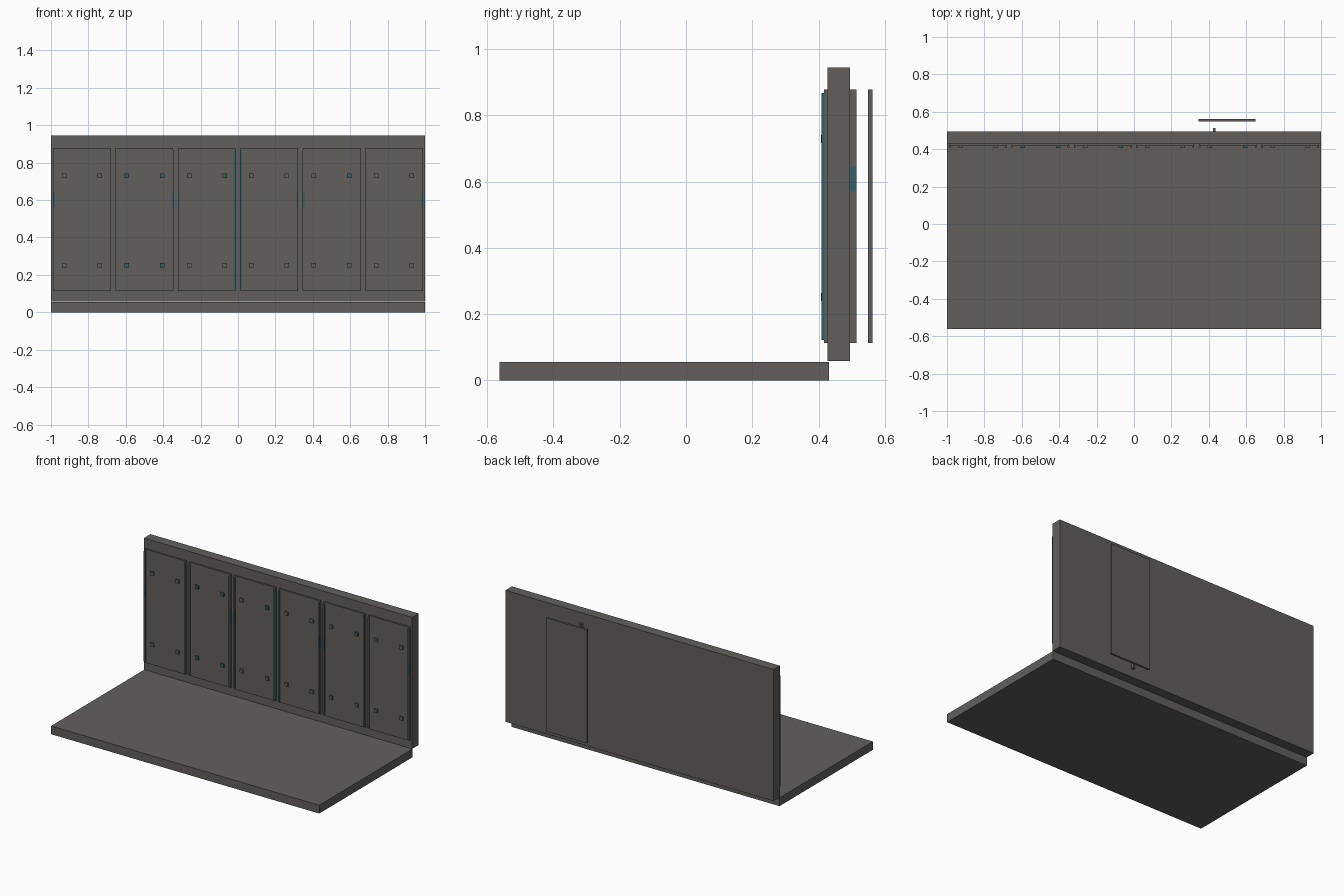
import bpy

if "Cube" in bpy.data.objects:
    bpy.data.objects.remove(bpy.data.objects["Cube"])

def material(name, rgb):
    m = bpy.data.materials.new(name)
    m.diffuse_color = (*rgb, 1)
    m.use_nodes = True
    m.node_tree.nodes["Principled BSDF"].inputs["Base Color"].default_value = m.diffuse_color
    return m

GREY = material("warm grey metal", (0.125, 0.113, 0.105))
TEAL = material("dark teal glow", (0.03, 0.12, 0.135))

def box(name, x, y, z, mat=GREY, cuts=()):
    """Box from ranges; cuts are extra z levels, giving clean bands up the sides."""
    levels = [z[0], *cuts, z[1]]
    verts, faces = [], []
    for h in levels:
        verts += [(x[0], y[0], h), (x[1], y[0], h), (x[1], y[1], h), (x[0], y[1], h)]
    faces.append((3, 2, 1, 0))
    for k in range(len(levels) - 1):
        b = 4 * k
        for i in range(4):
            j = (i + 1) % 4
            faces.append((b + i, b + j, b + 4 + j, b + 4 + i))
    t = 4 * (len(levels) - 1)
    faces.append((t, t + 1, t + 2, t + 3))
    me = bpy.data.meshes.new(name)
    me.from_pydata(verts, [], faces)
    me.update()
    me.materials.append(mat)
    ob = bpy.data.objects.new(name, me)
    bpy.context.collection.objects.link(ob)
    return ob

def glow(ob, low, high, side_glow=False):
    """Teal on the band between two heights, and optionally the whole right side."""
    ob.data.materials.append(TEAL)
    for p in ob.data.polygons:
        band = abs(p.normal.z) < 0.5 and low < p.center.z < high
        if band or (side_glow and p.normal.x > 0.5):
            p.material_index = 1

# Floor slab and wall
box("floor_slab", (-1, 1), (-0.5625, 0.432), (0, 0.056))
box("wall", (-1, 1), (0.427, 0.495), (0.058, 0.945))

# Six wall panels with edge strips and bolts
teal_bolts = {(1, -1, 1), (1, 1, 1), (1, -1, -1), (1, 1, -1), (2, 1, 1), (4, 1, 1)}
for i in range(6):
    cx = -0.8345 + i * 0.3338
    box(f"panel_{i}", (cx - 0.154, cx + 0.154), (0.4165, 0.43), (0.113, 0.878))
    for s in (-1, 1):
        sx = cx + s * 0.15
        strip = box(f"edge_strip_{i}", (sx - 0.005, sx + 0.005), (0.409, 0.418),
                    (0.122, 0.868), cuts=(0.56, 0.64))
        middle = (i, s) in {(2, 1), (3, -1)}
        if middle:
            glow(strip, 0, 1)
        elif (i, s) in {(0, -1), (1, 1), (2, -1), (4, -1), (3, 1), (5, 1)}:
            glow(strip, 0.56, 0.64, side_glow=(i == 5))
        for t in (-1, 1):
            bx, bz = cx + s * 0.095, 0.49 + t * 0.239
            box(f"bolt_{i}", (bx - 0.012, bx + 0.012), (0.4075, 0.418),
                (bz - 0.012, bz + 0.012), TEAL if (i, s, t) in teal_bolts else GREY)

# Rear rail and loose rear plate
rail = box("rear_rail", (0.422, 0.437), (0.49, 0.5145), (0.113, 0.878), cuts=(0.57, 0.645))
glow(rail, 0.57, 0.645)
box("rear_plate", (0.346, 0.65), (0.549, 0.5625), (0.113, 0.878))
